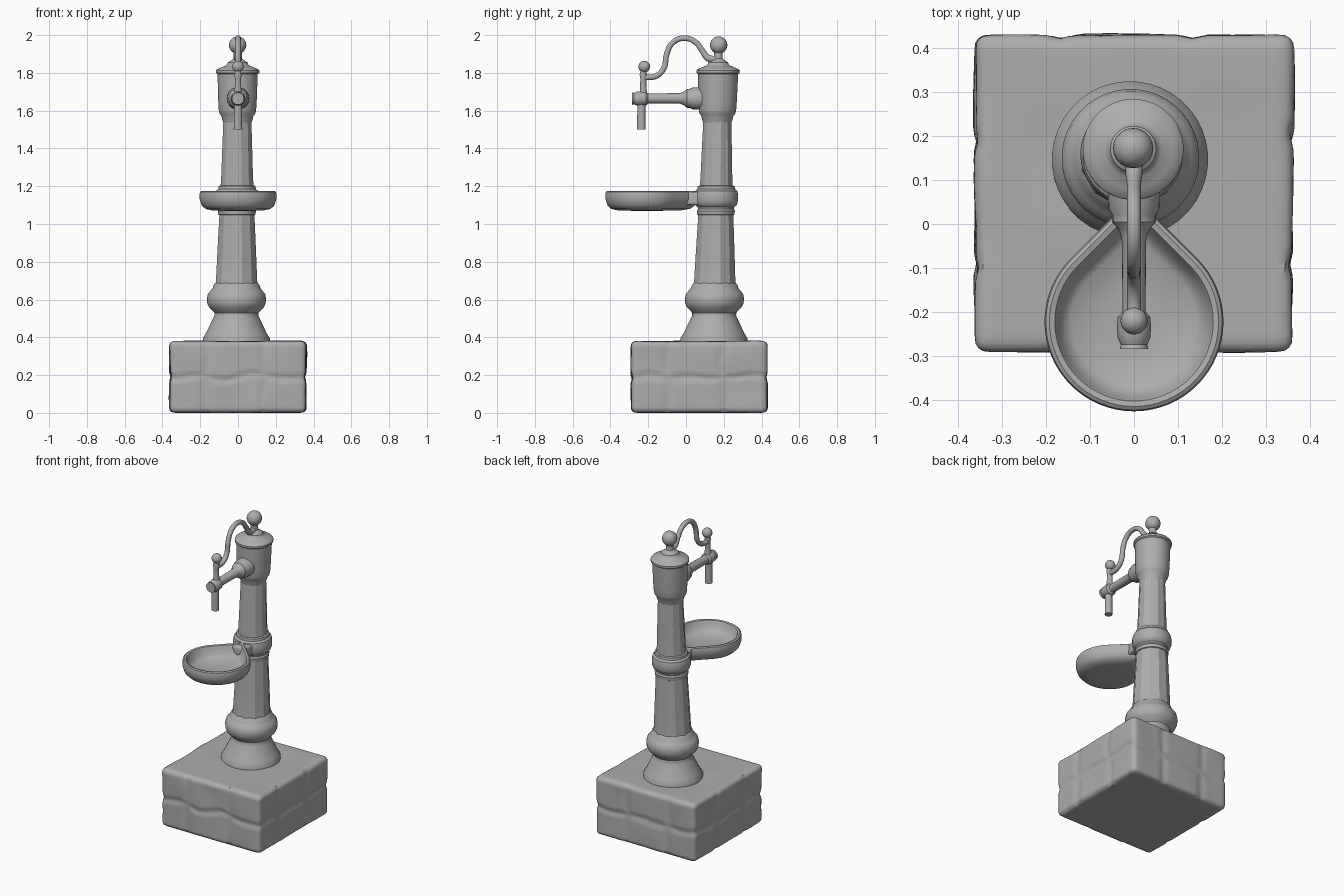
import bpy, bmesh, math
from mathutils import Vector, noise

if "Cube" in bpy.data.objects:
    bpy.data.objects.remove(bpy.data.objects["Cube"])

grey = bpy.data.materials.new("plain grey")
grey.diffuse_color = (0.42, 0.42, 0.42, 1)
grey.use_nodes = True
grey.node_tree.nodes["Principled BSDF"].inputs["Base Color"].default_value = grey.diffuse_color


def finish(name, bm, angle=35):
    bmesh.ops.recalc_face_normals(bm, faces=bm.faces)
    me = bpy.data.meshes.new(name)
    bm.to_mesh(me)
    bm.free()
    ob = bpy.data.objects.new(name, me)
    bpy.context.collection.objects.link(ob)
    me.materials.append(grey)
    bpy.ops.object.select_all(action='DESELECT')
    ob.select_set(True)
    bpy.context.view_layer.objects.active = ob
    bpy.ops.object.shade_smooth_by_angle(angle=math.radians(angle))
    return ob


def loft(name, rings, angle=35):
    """Skin a list of closed rings and cap both ends."""
    bm = bmesh.new()
    vs = [[bm.verts.new(p) for p in ring] for ring in rings]
    n = len(vs[0])
    for a, b in zip(vs, vs[1:]):
        for i in range(n):
            j = (i + 1) % n
            bm.faces.new((a[i], a[j], b[j], b[i]))
    bm.faces.new(vs[0])
    bm.faces.new(vs[-1])
    return finish(name, bm, angle)


def axis(z):
    # the post leans very slightly
    return -0.011 + 0.005 * z, 0.141 + 0.016 * z


def lathe(name, profile, n=40, centre=None, angle=35):
    rings = []
    for r, z in profile:
        cx, cy = centre or axis(z)
        rings.append([(cx + r * math.cos(t), cy + r * math.sin(t), z)
                      for t in [(i + 0.5) * math.tau / n for i in range(n)]])
    return loft(name, rings, angle)


def lathe_y(name, profile, z0, n=20):
    return loft(name, [[(r * math.cos(i * math.tau / n), y, z0 + r * math.sin(i * math.tau / n))
                        for i in range(n)] for r, y in profile])


def ball(name, loc, r):
    bm = bmesh.new()
    bmesh.ops.create_uvsphere(bm, u_segments=20, v_segments=12, radius=r)
    bmesh.ops.translate(bm, verts=bm.verts, vec=loc)
    finish(name, bm, 60)


# stone plinth: rounded block with shallow seams and uneven faces
bm = bmesh.new()
bmesh.ops.create_cube(bm, size=2)
bmesh.ops.subdivide_edges(bm, edges=bm.edges, cuts=40, use_grid_fill=True)
half, fillet = Vector((0.362, 0.36, 0.19)), 0.028
for v in bm.verts:
    p = Vector([v.co[k] * half[k] for k in range(3)])
    inner = Vector([max(-half[k] + fillet, min(half[k] - fillet, p[k])) for k in range(3)])
    nrm = (p - inner).normalized()
    p = inner + nrm * fillet
    if abs(nrm.z) < 0.9:
        u = p.x if abs(nrm.y) > abs(nrm.x) else p.y
        wob = 0.03 * noise.noise(p * 6)
        seam = min(abs(p.z + wob), abs(u - 0.13 + wob), abs(u + 0.17 - wob))
        p -= nrm * 0.008 * max(0, 1 - seam / 0.03)
        p += nrm * 0.007 * noise.noise(p * 5)
    elif nrm.z > 0:
        p.z += 0.005 * noise.noise(p * 5)
    v.co = p + Vector((0, 0.07, 0.19))
finish("stone_plinth", bm, 50)

# cast post: foot and lower bulge
lathe("post_foot", [(0.178, 0.37), (0.178, 0.395), (0.162, 0.42), (0.143, 0.46), (0.124, 0.5),
                    (0.117, 0.515), (0.117, 0.53), (0.126, 0.54), (0.146, 0.56), (0.155, 0.58),
                    (0.157, 0.605), (0.152, 0.63), (0.139, 0.645), (0.127, 0.66),
                    (0.12, 0.68), (0.108, 0.69)])
# faceted shafts
lathe("lower_shaft", [(0.118, 0.66), (0.113, 0.7), (0.106, 0.85), (0.095, 1.07)], 12, angle=20)
lathe("upper_shaft", [(0.092, 1.17), (0.087, 1.25), (0.082, 1.4), (0.076, 1.57)], 12, angle=20)
# neck ring and collar carrying the basin
lathe("collar", [(0.09, 1.045), (0.099, 1.05), (0.101, 1.07), (0.095, 1.08), (0.097, 1.09),
                 (0.11, 1.1), (0.117, 1.12), (0.117, 1.155), (0.112, 1.175),
                 (0.1, 1.185), (0.098, 1.2), (0.085, 1.205)])
# pump head with cap and finial
lathe("pump_head", [(0.074, 1.535), (0.082, 1.555), (0.084, 1.57), (0.095, 1.585), (0.099, 1.6),
                    (0.102, 1.65), (0.107, 1.8)])
lathe("cap", [(0.105, 1.792), (0.115, 1.8), (0.115, 1.812), (0.108, 1.82), (0.09, 1.828),
              (0.065, 1.838), (0.056, 1.845), (0.052, 1.856), (0.035, 1.866), (0.024, 1.875),
              (0.021, 1.89), (0.024, 1.91)])
ball("cap_finial", (-0.002, 0.173, 1.947), 0.046)

# spout with flange and end knob
lathe_y("spout", [(0.06, 0.09), (0.058, 0.035), (0.05, 0.02), (0.05, 0.005), (0.037, -0.01),
                  (0.028, -0.03), (0.026, -0.21)], 1.665)
lathe_y("spout_knob", [(0.026, -0.2), (0.037, -0.212), (0.039, -0.235), (0.037, -0.26),
                       (0.03, -0.275), (0.033, -0.285)], 1.664, 12)
tip = (0, -0.236)
lathe("nozzle", [(0.023, 1.5), (0.022, 1.66)], 16, tip)
lathe("valve_rod", [(0.022, 1.68), (0.018, 1.71), (0.016, 1.77), (0.02, 1.79), (0.014, 1.815)],
      16, (0, -0.226))
ball("valve_ball", (0, -0.221, 1.833), 0.031)

# curved handle swept along a smooth path
cu = bpy.data.curves.new("handle", 'CURVE')
cu.dimensions = '3D'
path = [(-0.226, 1.775), (-0.155, 1.785), (-0.117, 1.825), (-0.102, 1.9), (-0.07, 1.96),
        (-0.01, 1.984), (0.05, 1.963), (0.088, 1.915), (0.118, 1.878), (0.17, 1.872)]
sp = cu.splines.new('BEZIER')
sp.bezier_points.add(len(path) - 1)
for i, (bp, (y, z)) in enumerate(zip(sp.bezier_points, path)):
    bp.co = (0, y, z)
    bp.handle_left_type = bp.handle_right_type = 'AUTO'
    bp.radius = 1.25 if i > 7 else 1
cu.bevel_depth = 0.0155
cu.bevel_resolution = 3
cu.resolution_u = 6
cu.use_fill_caps = True
cu.materials.append(grey)
bpy.context.collection.objects.link(bpy.data.objects.new("handle", cu))


# drop-shaped basin: a circle drawn out to a point towards the post
def drop(scale, z, n=64, radius=0.203):
    ring = []
    for i in range(n):
        a = i * math.tau / n
        off = abs(a - math.pi / 2)
        r = radius * scale
        if off < math.pi / 4:
            r /= math.cos(off - math.pi / 4)
        ring.append((r * math.cos(a), -0.223 + r * math.sin(a), z))
    return ring


loft("basin", [drop(s, z) for s, z in [
    (0.3, 1.07), (0.65, 1.071), (0.85, 1.08), (0.95, 1.1), (1.0, 1.13), (1.005, 1.155),
    (0.99, 1.17), (0.95, 1.175), (0.89, 1.172), (0.86, 1.16), (0.81, 1.125),
    (0.7, 1.108), (0.3, 1.1)]], 45)

# short arm joining basin and collar
bm = bmesh.new()
bmesh.ops.create_cube(bm, size=1)
for v in bm.verts:
    w = 0.095 if v.co.y < 0 else 0.12
    v.co = (v.co.x * w, 0.03 + v.co.y * 0.08, 1.135 + v.co.z * 0.07)
bmesh.ops.bevel(bm, geom=bm.edges[:], offset=0.012, segments=3, affect='EDGES', profile=0.5)
finish("basin_arm", bm)
